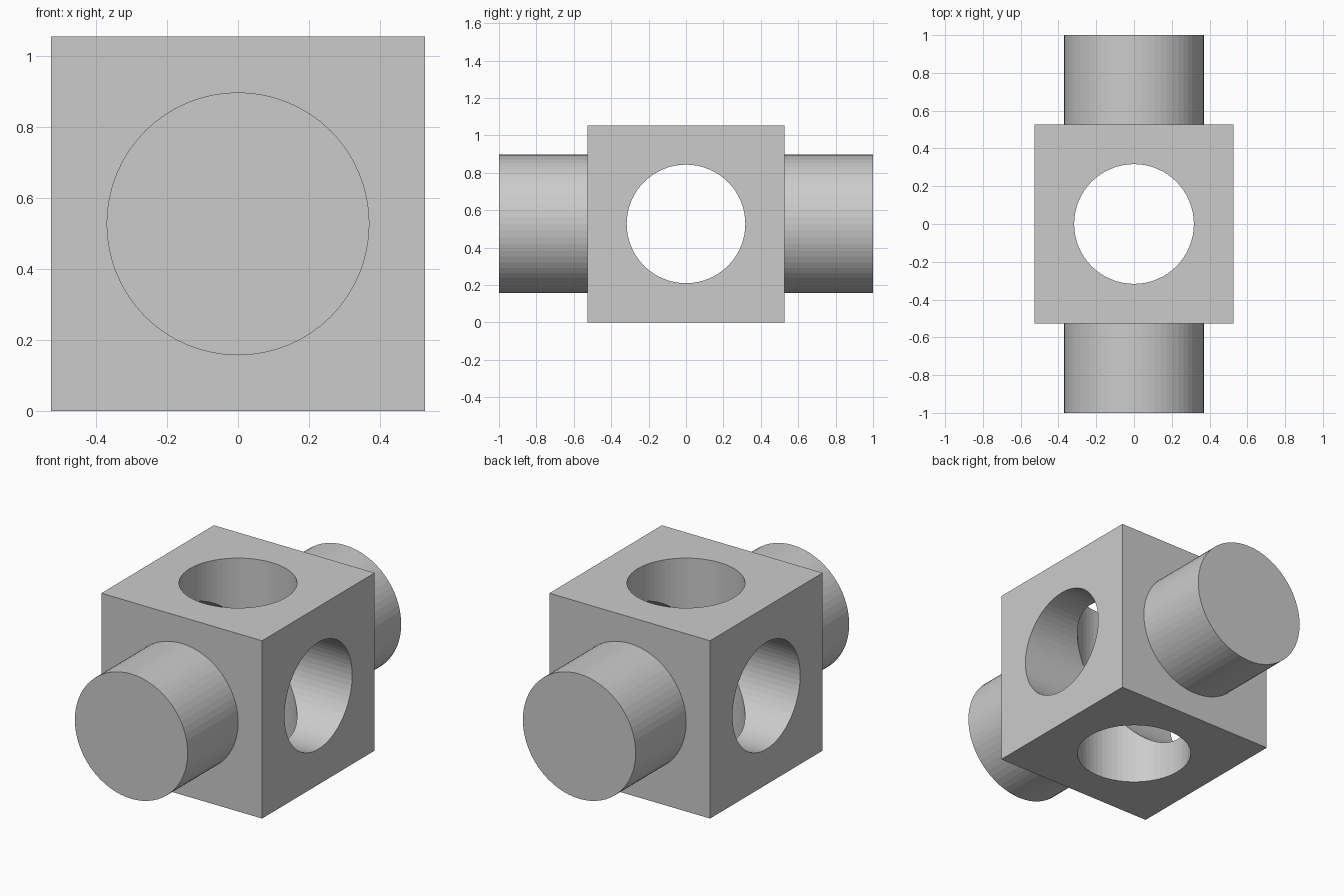
import bpy
from math import pi

if "Cube" in bpy.data.objects:
    bpy.data.objects.remove(bpy.data.objects["Cube"])

HALF = 0.527      # half side of the block, also its centre height
SHAFT_R = 0.37
HOLE_R = 0.317
SIDES = 64


def cylinder(name, radius, length, rotation):
    bpy.ops.mesh.primitive_cylinder_add(vertices=SIDES, radius=radius, depth=length,
                                        location=(0, 0, HALF), rotation=rotation)
    obj = bpy.context.object
    obj.name = name
    return obj


def combine(target, tool, operation):
    mod = target.modifiers.new(tool.name, 'BOOLEAN')
    mod.operation = operation
    mod.solver = 'EXACT'
    mod.object = tool
    bpy.context.view_layer.objects.active = target
    bpy.ops.object.modifier_apply(modifier=mod.name)
    bpy.data.objects.remove(tool)


# Central block
bpy.ops.mesh.primitive_cube_add(size=2 * HALF, location=(0, 0, HALF))
block = bpy.context.object
block.name = "connector_block"

# Solid round shaft running front to back
combine(block, cylinder("shaft", SHAFT_R, 2.0, (pi / 2, 0, 0)), 'UNION')

# Crossing through holes: vertical and side to side
combine(block, cylinder("vertical_hole", HOLE_R, 2.0, (0, 0, 0)), 'DIFFERENCE')
combine(block, cylinder("side_hole", HOLE_R, 2.0, (0, pi / 2, 0)), 'DIFFERENCE')
